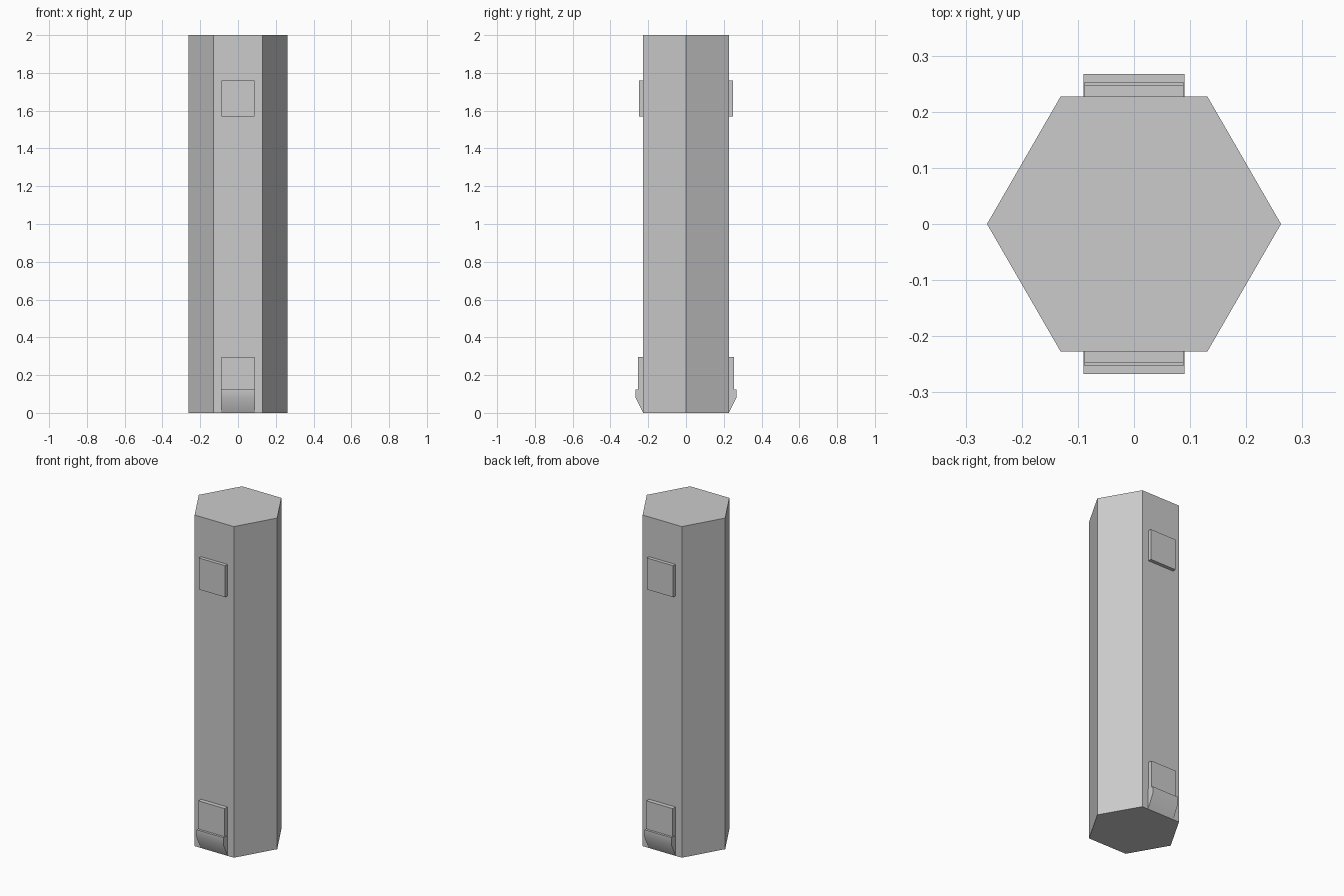
import bpy, bmesh, math
from mathutils import Matrix

cube = bpy.data.objects.get("Cube")
if cube:
    bpy.data.objects.remove(cube, do_unlink=True)

GREY = (0.6, 0.6, 0.6, 1.0)
grey = bpy.data.materials.new("plain grey")
grey.use_nodes = True
grey.diffuse_color = GREY
grey.node_tree.nodes["Principled BSDF"].inputs["Base Color"].default_value = GREY

RADIUS = 0.262
FLAT = RADIUS * math.cos(math.pi / 6)   # distance from axis to a flat side


def prism(name, outline, vector, turn=0.0):
    """Extrude a closed outline along a vector, then turn it about z."""
    bm = bmesh.new()
    face = bm.faces.new([bm.verts.new(p) for p in outline])
    result = bmesh.ops.extrude_face_region(bm, geom=[face], use_keep_orig=True)
    moved = [v for v in result["geom"] if isinstance(v, bmesh.types.BMVert)]
    bmesh.ops.translate(bm, verts=moved, vec=vector)
    bmesh.ops.recalc_face_normals(bm, faces=bm.faces)
    bm.transform(Matrix.Rotation(turn, 4, "Z"))
    mesh = bpy.data.meshes.new(name)
    bm.to_mesh(mesh)
    bm.free()
    mesh.materials.append(grey)
    obj = bpy.data.objects.new(name, mesh)
    bpy.context.collection.objects.link(obj)
    return obj


def pad(name, profile, half_width, turn):
    """Extrude a (distance out, height) profile across a flat side."""
    outline = [(-half_width, -out, z) for out, z in profile]
    return prism(name, outline, (2 * half_width, 0, 0), turn)


# Six-sided column
corners = [(RADIUS * math.cos(i * math.pi / 3), RADIUS * math.sin(i * math.pi / 3), 0)
           for i in range(6)]
prism("hexagonal_column", corners, (0, 0, 2))

# Raised plates and flared feet on the front and back
INNER = FLAT - 0.01
upper = [(INNER, 1.57), (0.248, 1.57), (0.248, 1.76), (INNER, 1.76)]
lower = [(INNER, 0.11), (0.253, 0.11), (0.253, 0.295), (INNER, 0.295)]
foot = [(INNER, 0.0), (FLAT, 0.0), (0.267, 0.08), (0.267, 0.125), (INNER, 0.125)]
for side, turn in (("front", 0.0), ("back", math.pi)):
    pad(side + "_upper_plate", upper, 0.088, turn)
    pad(side + "_lower_plate", lower, 0.088, turn)
    flare = pad(side + "_flared_foot", foot, 0.09, turn)
    # Soft bend between the upright and sloping foot faces
    bpy.ops.object.select_all(action="DESELECT")
    flare.select_set(True)
    bpy.context.view_layer.objects.active = flare
    bpy.ops.object.shade_smooth_by_angle(angle=math.radians(35))
